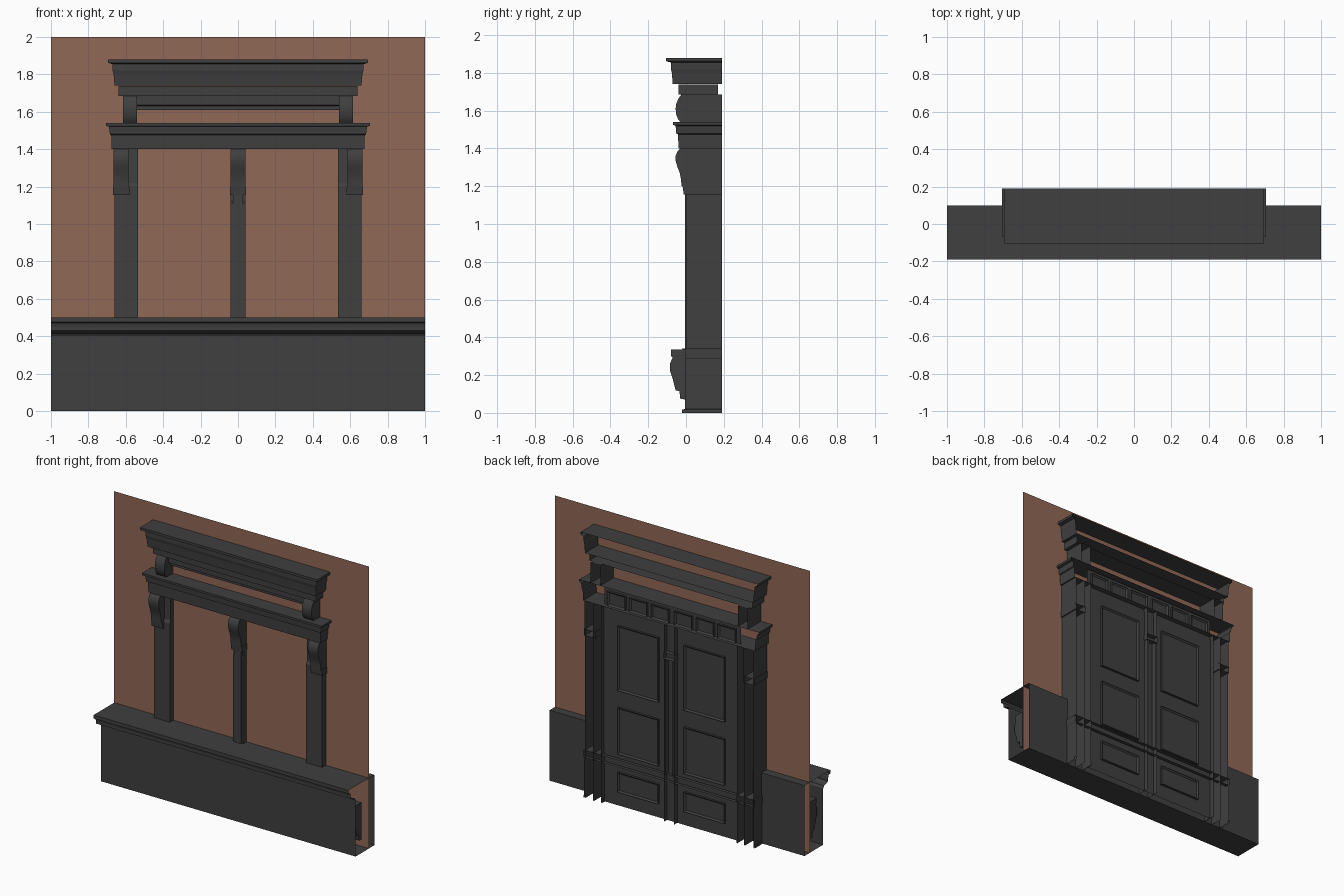
import bpy, bmesh

if "Cube" in bpy.data.objects:
    bpy.data.objects.remove(bpy.data.objects["Cube"])

def material(name, rgb):
    m = bpy.data.materials.new(name)
    m.diffuse_color = (*rgb, 1)
    m.use_nodes = True
    m.node_tree.nodes["Principled BSDF"].inputs["Base Color"].default_value = m.diffuse_color
    return m

DARK = material("charcoal_paint", (0.05, 0.05, 0.05))
BROWN = material("brown_wall", (0.28, 0.14, 0.09))
BACK = 0.19

def finish(name, bm, mat=DARK, smooth=False):
    bmesh.ops.recalc_face_normals(bm, faces=bm.faces)
    me = bpy.data.meshes.new(name)
    bm.to_mesh(me)
    bm.free()
    me.materials.append(mat)
    ob = bpy.data.objects.new(name, me)
    bpy.context.collection.objects.link(ob)
    if smooth:
        bpy.context.view_layer.objects.active = ob
        ob.select_set(True)
        bpy.ops.object.shade_smooth_by_angle(angle=0.6)
        ob.select_set(False)
    return ob

def shell(name, x, levels, back=BACK, top=True, bottom=True):
    """Open-backed moulding wrapped round three sides; levels are (z, half width, front y)."""
    bm = bmesh.new()
    rows = [[bm.verts.new(p) for p in ((x - w, back, z), (x - w, y, z), (x + w, y, z), (x + w, back, z))]
            for z, w, y in levels]
    for a, b in zip(rows, rows[1:]):
        for i in range(3):
            bm.faces.new((a[i], a[i + 1], b[i + 1], b[i]))
    if top:
        bm.faces.new(rows[0])
    if bottom:
        bm.faces.new(rows[-1])
    return finish(name, bm)

def extrude(name, prof, x0, x1, closed=False, caps=True, smooth=False):
    """Profile of (y, z) points drawn out along x."""
    bm = bmesh.new()
    a, b = ([bm.verts.new((x, y, z)) for y, z in prof] for x in (x0, x1))
    n = len(prof)
    for i in range(n if closed else n - 1):
        j = (i + 1) % n
        bm.faces.new((a[i], a[j], b[j], b[i]))
    if caps:
        bm.faces.new(a)
        bm.faces.new(b)
    return finish(name, bm, smooth=smooth)

def panelled(name, xs, zs, y, panels):
    """Sheet divided by grid lines, with moulded panels in the chosen cells."""
    bm = bmesh.new()
    v = [[bm.verts.new((x, y, z)) for z in zs] for x in xs]
    picked = []
    for i in range(len(xs) - 1):
        for j in range(len(zs) - 1):
            f = bm.faces.new((v[i][j], v[i + 1][j], v[i + 1][j + 1], v[i][j + 1]))
            if (i, j) in panels:
                picked.append(f)
    for thick, dy in ((0.018, 0.015), (0.015, -0.01)):
        bmesh.ops.inset_individual(bm, faces=picked, thickness=thick)
        bmesh.ops.translate(bm, vec=(0, dy, 0), verts=list({w for f in picked for w in f.verts}))
    return finish(name, bm)

# Brown wall sheet
bm = bmesh.new()
bm.faces.new([bm.verts.new(p) for p in ((-1, .04, 0), (1, .04, 0), (1, .04, 2), (-1, .04, 2))])
finish("wall", bm, BROWN)

# Hollow base with moulded ledge, open at both ends
extrude("base_ledge", [(.10, 0), (.10, .5), (-.19, .5), (-.19, .475), (-.17, .47), (-.165, .45),
                       (-.165, .43), (-.145, .42), (-.12, .415), (-.11, .40), (-.11, 0)],
        -1, 1, closed=True, caps=False)

# Consoles hidden inside the base
console = [(.0, .335), (-.08, .335), (-.08, .30), (-.07, .295), (-.085, .26), (-.085, .225), (-.07, .18),
           (-.06, .14), (-.055, .12), (-.035, .115), (-.03, .075), (0, .07)]
for i, x in enumerate((-.92, -.6, 0, .6, .92)):
    extrude(f"base_console_{i}", console, x - .05, x + .05, closed=True, smooth=True)

# Upper cornice
shell("upper_cornice", 0, [(1.88, .695, -.105), (1.862, .695, -.105), (1.855, .672, -.08), (1.82, .67, -.08),
                           (1.80, .665, -.075), (1.74, .66, -.07)])
shell("upper_frieze", 0, [(1.738, .64, -.04), (1.685, .64, -.04)], back=.17, top=False)
extrude("frieze_rail", [(.04, 1.685), (-.01, 1.685), (-.01, 1.635), (.01, 1.632), (.01, 1.61), (.04, 1.61)],
        -.54, .54, caps=False)

# Lower cornice
shell("lower_cornice", 0, [(1.54, .705, -.07), (1.525, .705, -.07), (1.52, .69, -.055), (1.48, .685, -.052),
                           (1.475, .678, -.042), (1.40, .675, -.04)])

# Curved brackets
upper = [(BACK, 1.685), (-.025, 1.685), (-.04, 1.665), (-.052, 1.635), (-.055, 1.61), (-.052, 1.58),
         (-.042, 1.555), (-.03, 1.54), (BACK, 1.54)]
lower = [(BACK, 1.40), (-.03, 1.40), (-.045, 1.385), (-.055, 1.36), (-.055, 1.335), (-.045, 1.30),
         (-.033, 1.27), (-.026, 1.235), (-.024, 1.20), (BACK, 1.20)]

def lower_bracket(name, x):
    extrude(name, lower, x - .04, x + .04, smooth=True)
    shell(name + "_foot", x, [(1.20, .044, -.018), (1.155, .044, -.012)])

for s, side in ((-1, "left"), (1, "right")):
    extrude(f"{side}_upper_bracket", upper, s * .54, s * .615, smooth=True)
    lower_bracket(f"{side}_lower_bracket", s * .625)
    # Stepped pilaster, jamb and plinth, all open at the back
    shell(f"{side}_pilaster", s * .625, [(1.40, .036, 0), (0, .036, 0)], top=False, bottom=False)
    shell(f"{side}_jamb", s * .565, [(1.40, .03, .01), (1.22, .03, .01), (1.20, .03, 0), (0, .03, 0)],
          top=False, bottom=False)
    shell(f"{side}_plinth", s * .60, [(.34, .072, -.02), (.29, .07, -.01), (.285, .067, -.005),
                                      (.02, .067, -.005), (.018, .072, -.02), (0, .072, -.02)], bottom=False)

# Centre pilaster
lower_bracket("centre_bracket", 0)
shell("centre_pilaster", 0, [(1.155, .04, .008), (1.12, .04, .008), (1.11, .04, 0), (0, .04, 0)],
      top=False, bottom=False)
shell("centre_fillet", 0, [(1.155, .028, -.005), (.34, .028, -.005)], top=False, bottom=False)

# Rail across the doors at plinth height
for z in (.34, .29):
    extrude(f"plinth_rail_{z}", [(BACK, z), (.165, z)], -.66, .66, caps=False)

# Double doors and panelled transom, seen from behind
for s, side in ((-1, "left"), (1, "right")):
    panelled(f"{side}_door", [s * v for v in (0, .10, .42, .535)],
             [0, .10, .24, .37, .70, .82, 1.28, 1.38], .155, {(1, 1), (1, 3), (1, 5)})
panelled("transom", [-.535 + 1.07 * v for v in (0, .03, .16, .19, .32, .35, .48, .52, .65, .68, .81, .84, .97, 1)],
         [1.38, 1.40, 1.50, 1.53], .15, {(i, 1) for i in range(1, 13, 2)})
